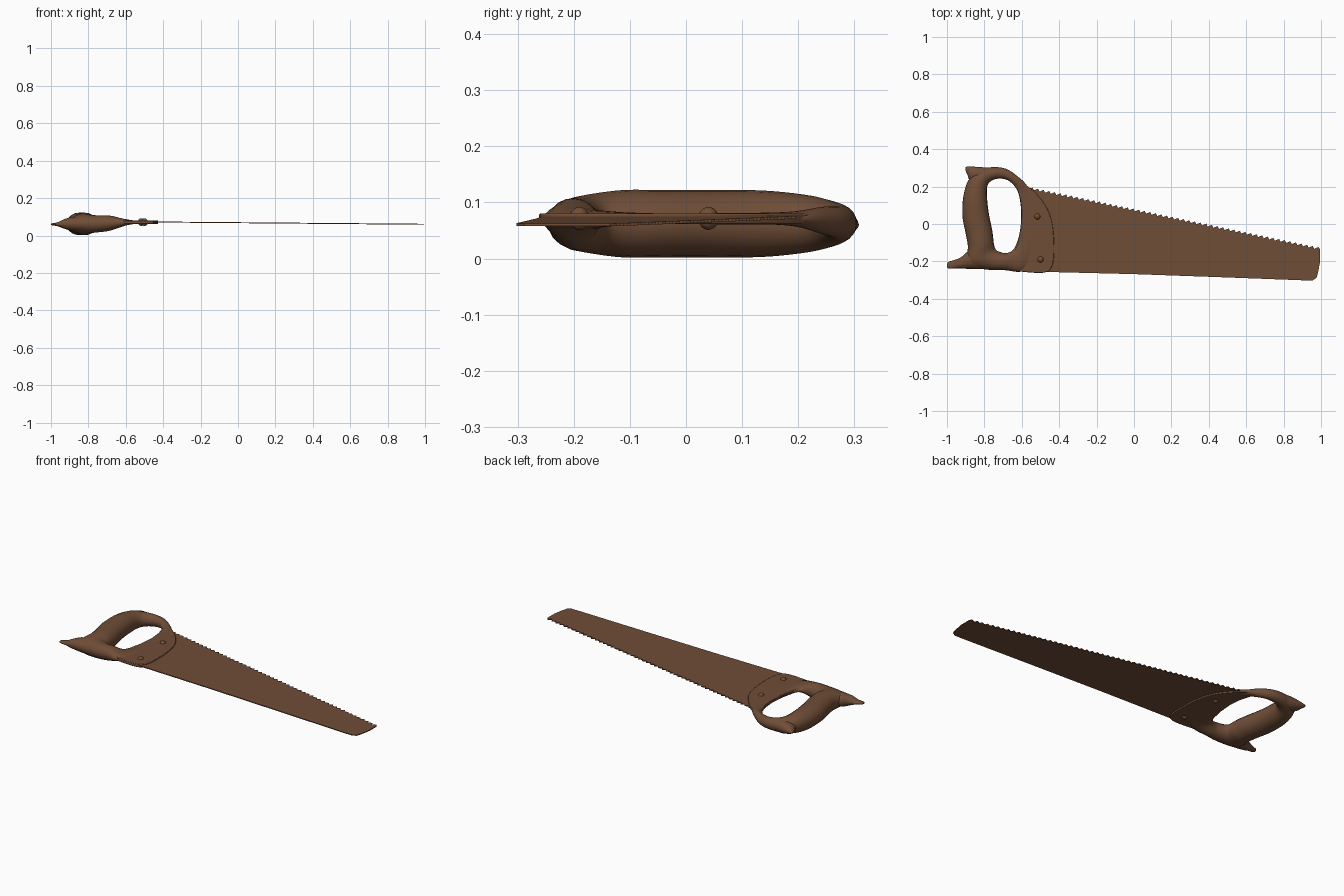
import bpy, bmesh, math
from mathutils import Vector

if "Cube" in bpy.data.objects:
    bpy.data.objects.remove(bpy.data.objects["Cube"])

brown = bpy.data.materials.new("saw brown")
brown.diffuse_color = (0.16, 0.075, 0.038, 1)
brown.use_nodes = True
brown.node_tree.nodes["Principled BSDF"].inputs["Base Color"].default_value = brown.diffuse_color


def finish(name, bm, angle=40):
    bmesh.ops.recalc_face_normals(bm, faces=bm.faces)
    me = bpy.data.meshes.new(name)
    bm.to_mesh(me)
    bm.free()
    me.materials.append(brown)
    me.polygons.foreach_set("use_smooth", [True] * len(me.polygons))
    me.set_sharp_from_angle(angle=math.radians(angle))
    ob = bpy.data.objects.new(name, me)
    bpy.context.collection.objects.link(ob)
    return ob


def catmull(rows, closed, steps=5):
    n = len(rows)
    pick = (lambda i: rows[i % n]) if closed else (lambda i: rows[max(0, min(n - 1, i))])
    out = []
    for i in range(n if closed else n - 1):
        a, b, c, d = (pick(i + k) for k in (-1, 0, 1, 2))
        for s in range(steps):
            t = s / steps
            out.append([0.5 * (2 * q + (r - p) * t + (2 * p - 5 * q + 4 * r - w) * t * t
                               + (3 * q - p - 3 * r + w) * t ** 3)
                        for p, q, r, w in zip(a, b, c, d)])
    if not closed:
        out.append(list(rows[-1]))
    return out


def loft(name, rows, closed, sides=20):
    """Rows: edge point x, y, opposite edge point x, y, half thickness, mid height."""
    bm = bmesh.new()
    rings = []
    for px, py, qx, qy, ht, zc in catmull(rows, closed):
        p, q = Vector((px, py, zc)), Vector((qx, qy, zc))
        mid, half = (p + q) / 2, (q - p) / 2
        rings.append([bm.verts.new(mid + half * math.cos(a) + Vector((0, 0, ht * math.sin(a))))
                      for a in (2 * math.pi * k / sides for k in range(sides))])
    n = len(rings)
    for i in range(n if closed else n - 1):
        r, s = rings[i], rings[(i + 1) % n]
        for k in range(sides):
            j = (k + 1) % sides
            bm.faces.new((r[k], r[j], s[j], s[k]))
    if not closed:
        bm.faces.new(rings[0])
        bm.faces.new(rings[-1])
    return finish(name, bm, 60)


def slab(name, outline, z_at, thick):
    bm = bmesh.new()
    face = bm.faces.new([bm.verts.new((x, y, z_at(x) - thick / 2)) for x, y in outline])
    ext = bmesh.ops.extrude_face_region(bm, geom=[face])
    bmesh.ops.translate(bm, vec=(0, 0, thick),
                        verts=[v for v in ext["geom"] if isinstance(v, bmesh.types.BMVert)])
    return finish(name, bm, 35)


# Closed grip: ring around the finger hole, thick at the back, flat at the blade
loft("handle_grip", [
    (-.715, .243, -.70, .300, .030, .064),
    (-.760, .232, -.80, .297, .038, .062),
    (-.785, .200, -.878, .245, .050, .062),
    (-.785, .130, -.912, .150, .059, .062),
    (-.775, .050, -.917, .040, .060, .062),
    (-.757, -.040, -.900, -.050, .060, .062),
    (-.750, -.100, -.888, -.125, .060, .062),
    (-.740, -.135, -.895, -.215, .052, .062),
    (-.715, -.150, -.800, -.242, .046, .062),
    (-.677, -.155, -.690, -.247, .040, .066),
    (-.640, -.130, -.585, -.245, .019, .070),
    (-.612, -.050, -.530, -.100, .010, .071),
    (-.603, .060, -.540, .060, .010, .071),
    (-.620, .170, -.565, .190, .012, .071),
    (-.665, .228, -.625, .257, .024, .068),
], True)

# Thin pointed horns at the two ends of the grip
loft("top_horn", [
    (-.74, .300, -.74, .240, .028, .063),
    (-.82, .304, -.82, .225, .036, .062),
    (-.865, .307, -.875, .232, .024, .061),
    (-.892, .308, -.890, .262, .011, .060),
    (-.901, .302, -.899, .278, .005, .060),
], False)
loft("bottom_horn", [
    (-.80, -.150, -.80, -.242, .042, .062),
    (-.88, -.145, -.88, -.240, .038, .062),
    (-.925, -.178, -.93, -.238, .026, .062),
    (-.960, -.192, -.96, -.238, .012, .060),
    (-.990, -.202, -.99, -.238, .006, .060),
    (-1.0, -.212, -1.0, -.230, .004, .060),
], False)

# Flat cheek plate that clamps the blade
edge = [p[:2] for p in catmull([
    (-.575, .207), (-.525, .165), (-.465, .085), (-.435, -.01), (-.427, -.15),
    (-.440, -.230), (-.480, -.260), (-.580, -.257), (-.670, -.245)], False, 4)]
plate = slab("cheek_plate",
             edge + [(-.655, -.18), (-.625, -.11), (-.607, -.03), (-.600, .06),
                     (-.607, .13), (-.625, .19), (-.64, .24), (-.61, .24)],
             lambda x: .071, .019)
bevel = plate.modifiers.new("soft edge", "BEVEL")
bevel.width, bevel.segments, bevel.limit_method = .003, 2, "ANGLE"

# Blade: toothed upper edge, rounded toe, slight droop towards the tip
TEETH = 52
x0, y0, x1, y1 = -.565, .200, .993, -.125
outline = [(-.58, .18)]
for i in range(TEETH):
    t, u = i / TEETH, (i + .75) / TEETH
    outline += [(x0 + (x1 - x0) * t, y0 + (y1 - y0) * t - .014),
                (x0 + (x1 - x0) * u, y0 + (y1 - y0) * u)]
outline += [(.995, -.135), (.995, -.20), (.985, -.255), (.976, -.288), (.955, -.302),
            (.90, -.301), (.45, -.284), (0, -.268), (-.48, -.256), (-.58, -.25)]
slab("blade", outline, lambda x: .0685 - .0085 * x, .005)

# Two domed rivets through the cheek plate
for i, (x, y) in enumerate([(-.517, .04), (-.50, -.19)]):
    bm = bmesh.new()
    bmesh.ops.create_uvsphere(bm, u_segments=20, v_segments=12, radius=1)
    bmesh.ops.scale(bm, vec=(.018, .018, .0205), verts=bm.verts)
    bmesh.ops.translate(bm, vec=(x, y, .0715), verts=bm.verts)
    finish(f"rivet_{i + 1}", bm, 60)
